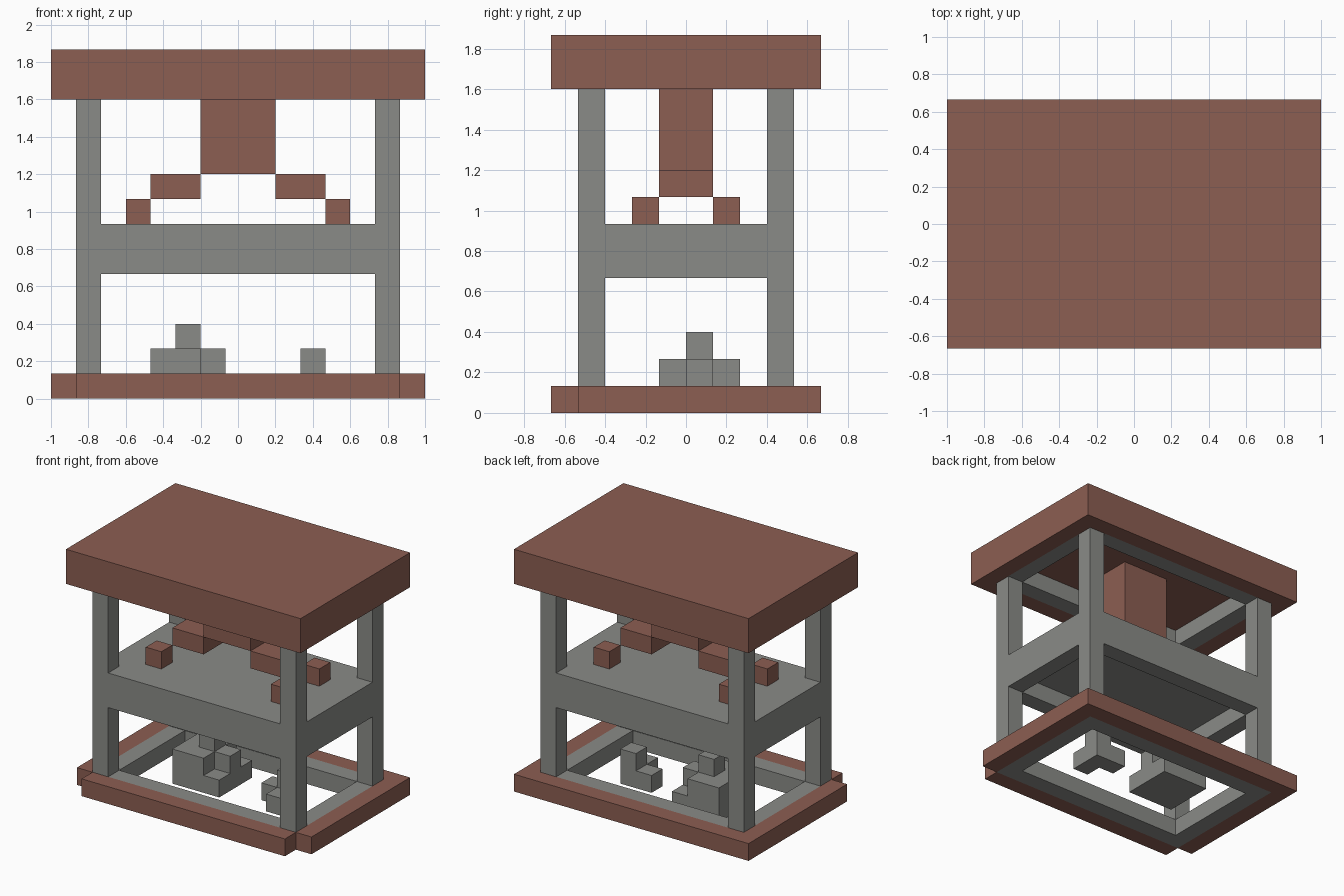
import bpy
import bmesh

U = 2 / 15  # one grid block

cube = bpy.data.objects.get("Cube")
if cube:
    bpy.data.objects.remove(cube, do_unlink=True)


def material(name, rgb):
    mat = bpy.data.materials.new(name)
    mat.use_nodes = True
    color = (*rgb, 1)
    mat.diffuse_color = color
    mat.node_tree.nodes["Principled BSDF"].inputs["Base Color"].default_value = color
    return mat


RED = material("brick red", (0.262, 0.112, 0.085))
GREY = material("stone grey", (0.255, 0.26, 0.245))


def blocks(name, mat, *boxes):
    """One object made of boxes, each given as x, y and z ranges in blocks."""
    bm = bmesh.new()
    for ranges in boxes:
        verts = bmesh.ops.create_cube(bm, size=1)["verts"]
        for v in verts:
            for i, (low, high) in enumerate(ranges):
                v.co[i] = U * (low if v.co[i] < 0 else high)
    mesh = bpy.data.meshes.new(name)
    bm.to_mesh(mesh)
    bm.free()
    mesh.materials.append(mat)
    obj = bpy.data.objects.new(name, mesh)
    bpy.context.collection.objects.link(obj)
    return obj


def span(side, low, high):
    """Mirror a range to the negative side when side is -1."""
    return (low, high) if side > 0 else (-high, -low)


def grey_frame(name, z):
    """Four beams running between the legs."""
    blocks(name, GREY,
           *[((-5.5, 5.5), span(s, 3, 4), z) for s in (-1, 1)],
           *[(span(s, 5.5, 6.5), (-3, 3), z) for s in (-1, 1)])


# Roof slab with a rim hanging below its edge
blocks("roof_slab", RED, ((-7.5, 7.5), (-5, 5), (13, 14)))
blocks("roof_rim", RED,
       *[((-7.5, 7.5), span(s, 4, 5), (12, 13)) for s in (-1, 1)],
       *[(span(s, 6.5, 7.5), (-4, 4), (12, 13)) for s in (-1, 1)])

# Base border, with open notches at the two front corners
blocks("base_border", RED,
       ((-6.5, 6.5), (-5, -4), (0, 1)),
       ((-7.5, 7.5), (4, 5), (0, 1)),
       *[(span(s, 6.5, 7.5), (-4, 4), (0, 1)) for s in (-1, 1)])

# Grey frames and the middle floor
grey_frame("base_frame", (0, 1))
grey_frame("floor_frame", (5, 6))
grey_frame("roof_frame", (12, 13))
blocks("middle_floor", GREY, ((-6.5, 6.5), (-4, 4), (6, 7)))

# Corner legs below and above the floor
for sx, side in ((-1, "right"), (1, "left")):
    for sy, end in ((-1, "front"), (1, "back")):
        for level, z in (("lower", (0, 6)), ("upper", (7, 13))):
            blocks(f"{level}_leg_{end}_{side}", GREY,
                   (span(sx, 5.5, 6.5), span(sy, 3, 4), z))

# Hanging column with stepped arms and small claws
blocks("hanging_column", RED, ((-1.5, 1.5), (-1, 1), (9, 13)))
for sx, side in ((-1, "right"), (1, "left")):
    blocks(f"arm_{side}", RED, (span(sx, 1.5, 3.5), (-1, 1), (8, 9)))
    for sy, end in ((-1, "front"), (1, "back")):
        blocks(f"claw_{end}_{side}", RED,
               (span(sx, 3.5, 4.5), span(sy, 1, 2), (7, 8)))

# Heaps of rubble on the ground
blocks("large_heap", GREY,
       ((-3.5, -1.5), (-1, 2), (0, 2)),
       ((-1.5, -0.5), (-1, 2), (0, 1)),
       ((-1.5, -0.5), (0, 1), (1, 2)),
       ((-2.5, -1.5), (0, 1), (2, 3)))
blocks("small_heap", GREY,
       ((2.5, 3.5), (0, 1), (0, 2)),
       ((1.5, 2.5), (0, 1), (0, 1)),
       ((2.5, 3.5), (-1, 0), (0, 1)))
